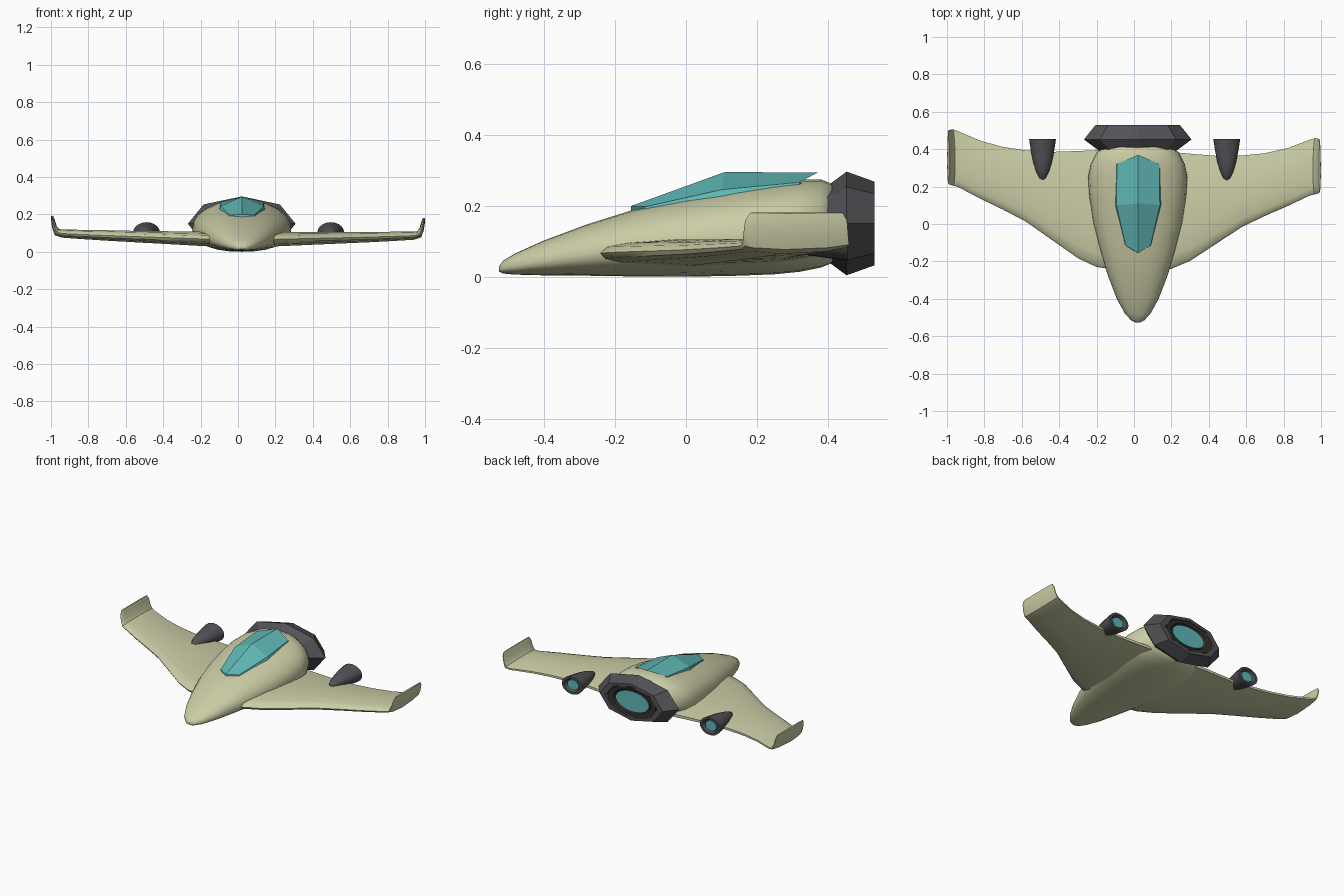
import bpy, bmesh, math

CX = 0.02  # fuselage centre line


def material(name, rgb):
    m = bpy.data.materials.new(name)
    m.diffuse_color = (*rgb, 1)
    return m


CREAM = material("cream", (0.60, 0.61, 0.38))
DARK = material("dark_grey", (0.085, 0.085, 0.095))
BROWN = material("dark_brown", (0.035, 0.03, 0.024))
TEAL = material("teal", (0.115, 0.48, 0.47))


def loft(name, sections, mat, smooth=None, cap=(True, True)):
    """Skin a list of closed sections that share one point count."""
    bm = bmesh.new()
    rings = [[bm.verts.new(p) for p in s] for s in sections]
    n = len(rings[0])
    for a, b in zip(rings, rings[1:]):
        for i in range(n):
            j = (i + 1) % n
            bm.faces.new((a[i], a[j], b[j], b[i]))
    if cap[0]:
        bm.faces.new(rings[0][::-1])
    if cap[1]:
        bm.faces.new(rings[-1])
    bmesh.ops.recalc_face_normals(bm, faces=bm.faces)
    me = bpy.data.meshes.new(name)
    bm.to_mesh(me)
    bm.free()
    ob = bpy.data.objects.new(name, me)
    bpy.context.collection.objects.link(ob)
    me.materials.append(mat)
    if smooth:
        bpy.ops.object.select_all(action='DESELECT')
        ob.select_set(True)
        bpy.context.view_layer.objects.active = ob
        bpy.ops.object.shade_smooth_by_angle(angle=math.radians(smooth))
    return ob


def oval(cx, y, cz, rx, rz, n):
    return [(cx + rx * math.cos(2 * math.pi * i / n), y,
             cz + rz * math.sin(2 * math.pi * i / n)) for i in range(n)]


# Fuselage: superellipse sections, widest below mid height
def hull(y, w, lo, hi, n=24, e=2 / 2.25):
    pts = []
    zc = lo + 0.42 * (hi - lo)
    for i in range(n):
        a = 2 * math.pi * i / n
        c, s = math.cos(a), math.sin(a)
        h = hi - zc if s > 0 else zc - lo
        pts.append((CX + w * math.copysign(abs(c) ** e, c), y,
                    zc + h * math.copysign(abs(s) ** e, s)))
    return pts


body = [(-0.526, 0.012, 0.015, 0.03), (-0.515, 0.035, 0.009, 0.045),
        (-0.48, 0.068, 0.006, 0.066), (-0.40, 0.112, 0.004, 0.102),
        (-0.28, 0.158, 0.003, 0.147), (-0.15, 0.200, 0.001, 0.188),
        (0.00, 0.238, 0.0, 0.222), (0.15, 0.259, 0.003, 0.250),
        (0.25, 0.265, 0.007, 0.265), (0.32, 0.252, 0.014, 0.274),
        (0.38, 0.222, 0.026, 0.274), (0.41, 0.185, 0.038, 0.262),
        (0.43, 0.13, 0.07, 0.22)]
loft("fuselage", [hull(*b) for b in body], CREAM, 35)

# Wing: one aerofoil skin from tip to tip with upturned winglets
FOIL = [(0, 0), (0.03, 0.45), (0.12, 0.75), (0.3, 1), (0.55, 1), (0.8, 0.75),
        (1, 0.25), (1, -0.2), (0.8, -0.7), (0.4, -1), (0.1, -0.7), (0.02, -0.4)]


def foil(side, x, y0, y1, z, half, tilt):
    t = math.radians(tilt)
    pts = []
    for u, v in FOIL:
        px = side * (x - v * half * math.sin(t))
        pts.append((px, y0 + u * (y1 - y0) - 0.024 * px,
                    z + v * half * math.cos(t) - 0.006 * px))
    return pts


stations = [(0.10, -0.245, 0.39, 0.066, 0.040, 0), (0.20, -0.235, 0.39, 0.068, 0.038, 0),
            (0.30, -0.190, 0.383, 0.071, 0.036, 0), (0.44, -0.095, 0.375, 0.075, 0.033, 0),
            (0.58, 0.000, 0.38, 0.079, 0.030, 0), (0.70, 0.060, 0.395, 0.083, 0.028, 0),
            (0.82, 0.115, 0.425, 0.087, 0.025, 0), (0.94, 0.175, 0.473, 0.092, 0.022, 5),
            (0.968, 0.182, 0.482, 0.099, 0.020, 35), (0.981, 0.185, 0.480, 0.125, 0.013, 70),
            (0.990, 0.190, 0.477, 0.165, 0.010, 75), (0.994, 0.205, 0.465, 0.186, 0.005, 75)]
loft("wings", [foil(-1, *s) for s in stations[::-1]] + [foil(1, *s) for s in stations],
     CREAM, 40)

# Canopy: faceted glass, three folded sections
canopy = []
for ye, yc, w, zb, zs, zc in [(-0.115, -0.155, 0.076, 0.17, 0.197, 0.199),
                              (0.10, 0.11, 0.126, 0.215, 0.245, 0.295),
                              (0.32, 0.37, 0.123, 0.24, 0.266, 0.293)]:
    wt = w - 0.01
    canopy.append([(CX + 0.002 + x, y, z) for x, y, z in
                   [(-w, ye, zb), (-wt, ye, zs), (0, yc, zc), (wt, ye, zs),
                    (w, ye, zb), (0, yc, zb + 0.012)]])
loft("canopy", canopy, TEAL)

# Main engine: eight-sided ring, recessed liner and glowing disc
EZ = 0.15
ring = [(0.39, 0.205, 0.10), (0.452, 0.288, 0.146), (0.53, 0.225, 0.118),
        (0.53, 0.185, 0.100), (0.51, 0.175, 0.094)]
loft("main_engine", [oval(CX, y, EZ, rx, rz, 8) for y, rx, rz in ring], DARK)
loft("engine_liner", [oval(CX, y, EZ, rx, rz, 24) for y, rx, rz in
                      [(0.505, 0.172, 0.092), (0.525, 0.172, 0.092),
                       (0.522, 0.135, 0.075), (0.513, 0.125, 0.068)]], BROWN, 30)
loft("engine_glow", [oval(CX, y, EZ, 0.118, 0.064, 24) for y in (0.508, 0.518)], TEAL, 30)

# Wing pods: bullet shells with a recessed glowing disc
POD = [(0.236, 0.006), (0.245, 0.018), (0.28, 0.035), (0.33, 0.050), (0.39, 0.062),
       (0.455, 0.072), (0.455, 0.055), (0.435, 0.045)]
for side, px in (("left", -0.489), ("right", 0.496)):
    loft(side + "_pod", [oval(px, y, 0.102, r, r * 0.78, 20) for y, r in POD], DARK, 35)
    loft(side + "_pod_glow", [oval(px, y, 0.102, 0.040, 0.032, 20) for y in (0.43, 0.445)],
         TEAL, 30)
